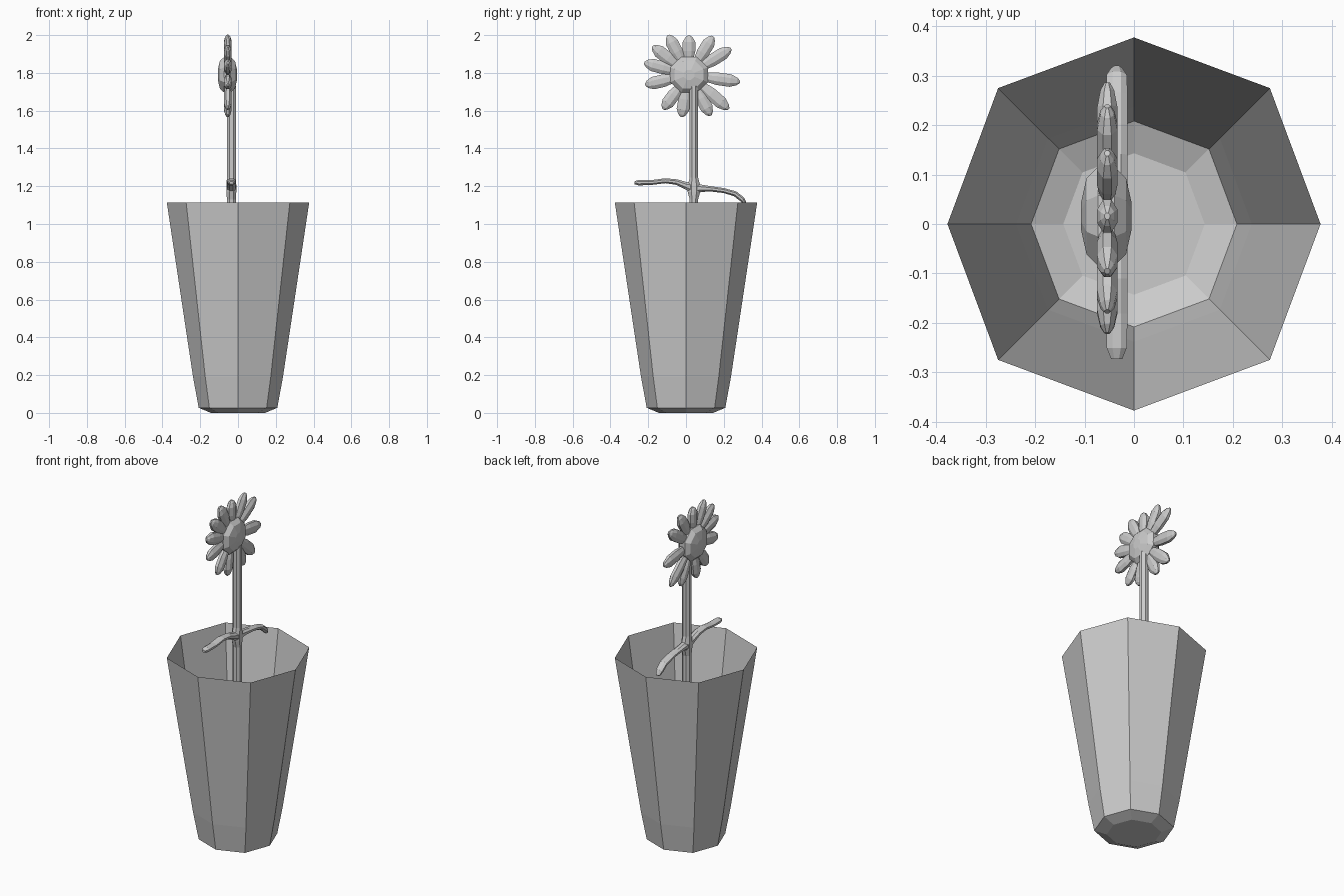
import bpy, bmesh
from math import cos, sin, pi, radians
from mathutils import Vector

if "Cube" in bpy.data.objects:
    bpy.data.objects.remove(bpy.data.objects["Cube"])


def loft(bm, rings, cap_start=True, cap_end=True):
    """Skin a list of equally sized point rings."""
    loops = [[bm.verts.new(p) for p in ring] for ring in rings]
    n = len(loops[0])
    for a, b in zip(loops, loops[1:]):
        for i in range(n):
            j = (i + 1) % n
            bm.faces.new((a[i], a[j], b[j], b[i]))
    if cap_start:
        bm.faces.new(loops[0][::-1])
    if cap_end:
        bm.faces.new(loops[-1])


def ring(c, u, v, ru, rv, n, turn=0.0):
    c, u, v = Vector(c), Vector(u), Vector(v)
    return [c + u * ru * cos(2 * pi * i / n + turn) + v * rv * sin(2 * pi * i / n + turn)
            for i in range(n)]


def finish(bm, name, closed=True):
    if closed:
        bmesh.ops.recalc_face_normals(bm, faces=bm.faces)
    me = bpy.data.meshes.new(name)
    bm.to_mesh(me)
    bm.free()
    ob = bpy.data.objects.new(name, me)
    bpy.context.collection.objects.link(ob)
    return ob


X, Y, Z = Vector((1, 0, 0)), Vector((0, 1, 0)), Vector((0, 0, 1))

# Pot: thin open octagonal shell, diagonal corners slightly further out
bm = bmesh.new()
pot_rings = []
for r, z in [(0.143, 0), (0.208, 0.027), (0.238, 0.19), (0.377, 1.115)]:
    pot_rings.append([Vector((cos(i * pi / 4), sin(i * pi / 4), 0)) * r * (1.03 if i % 2 else 1)
                      + Z * z for i in range(8)])
loft(bm, pot_rings, cap_end=False)
finish(bm, "pot", closed=False)

# Stem: eight-sided rod, swelling where the leaves branch off
bm = bmesh.new()
loft(bm, [ring((-0.035, 0.042, z), X, Y, rx, ry, 8, pi / 8)
          for z, rx, ry in [(0.005, 0.026, 0.024), (1.13, 0.026, 0.024), (1.17, 0.028, 0.036),
                            (1.205, 0.028, 0.036), (1.245, 0.026, 0.024), (1.73, 0.026, 0.024)]])
finish(bm, "stem")


# Leaves: drooping tubes (y, z, half width, half height)
def leaf(name, pts):
    bm = bmesh.new()
    rings = []
    for i, (y, z, w, h) in enumerate(pts):
        a, b = pts[max(i - 1, 0)], pts[min(i + 1, len(pts) - 1)]
        d = Vector((0, b[0] - a[0], b[1] - a[1])).normalized()
        rings.append(ring((-0.035, y, z), X, d.cross(X), w, h, 8, pi / 8))
    loft(bm, rings)
    finish(bm, name)


leaf("leaf_left", [(0.045, 1.19, 0.026, 0.034), (0.0, 1.203, 0.024, 0.021),
                   (-0.05, 1.222, 0.024, 0.016), (-0.11, 1.229, 0.024, 0.014),
                   (-0.18, 1.22, 0.024, 0.014), (-0.25, 1.219, 0.022, 0.016),
                   (-0.273, 1.218, 0.012, 0.008)])
leaf("leaf_right", [(0.04, 1.188, 0.026, 0.034), (0.085, 1.189, 0.024, 0.02),
                    (0.14, 1.185, 0.024, 0.015), (0.2, 1.177, 0.024, 0.014),
                    (0.26, 1.16, 0.024, 0.015), (0.298, 1.13, 0.022, 0.015),
                    (0.313, 1.108, 0.012, 0.009)])

# Flower centre: flattened faceted ball facing along x
centre = Vector((-0.056, 0.016, 1.79))
bm = bmesh.new()
loft(bm, [ring(centre + X * dx, Y, Z, r, r * 0.95, 8, pi / 8)
          for dx, r in [(-0.051, 0.03), (-0.04, 0.083), (-0.017, 0.108),
                        (0.017, 0.108), (0.04, 0.083), (0.051, 0.03)]])
finish(bm, "flower_centre")

# Petals: faceted lozenges fanned around the centre (angle, length)
petals = [(90, 0.208), (58, 0.24), (32, 0.262), (-8, 0.272), (-41, 0.278), (-62, 0.245),
          (-100, 0.227), (-127, 0.228), (-167, 0.238), (165, 0.245), (142, 0.245), (118, 0.237)]
for k, (angle, length) in enumerate(petals):
    a = radians(angle)
    d = Y * cos(a) + Z * sin(a)
    side = d.cross(X)
    base = centre + X * 0.002
    bm = bmesh.new()
    loft(bm, [ring(base + d * (0.07 + (length - 0.07) * t), side, X, w, h, 8, pi / 8)
              for t, w, h in [(0, 0.022, 0.014), (0.4, 0.036, 0.022), (0.75, 0.036, 0.022),
                              (0.92, 0.022, 0.015), (1, 0.007, 0.006)]])
    finish(bm, f"petal_{k + 1}")
